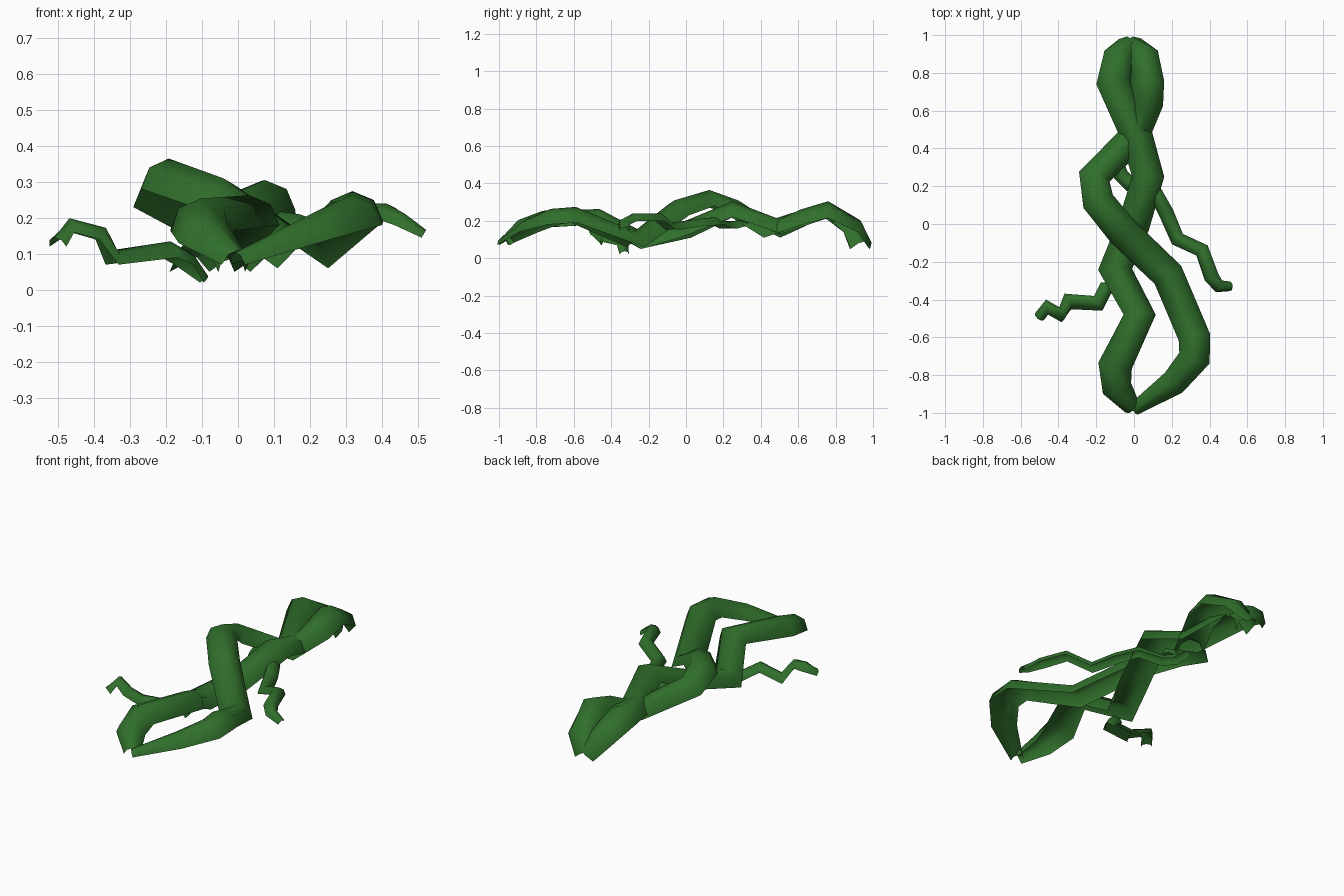
import bpy, bmesh, math
from mathutils import Vector

green = bpy.data.materials.new("vine_green")
green.diffuse_color = (0.03, 0.16, 0.025, 1)
UP = Vector((0, 0, 1))


def vine(name, path, sides=4):
    """Sweep an open half-round section along points (x, y, z, radius)."""
    pts = [Vector(p[:3]) for p in path]
    bm = bmesh.new()
    rings = []
    for i, (p, row) in enumerate(zip(pts, path)):
        d_in = (p - pts[max(i - 1, 0)]).normalized()
        d_out = (pts[min(i + 1, len(pts) - 1)] - p).normalized()
        t = (d_in + d_out).normalized()
        side = t.cross(UP).normalized()
        top = side.cross(t)
        ring = []
        for k in range(sides + 1):
            a = math.pi * k / sides
            ring.append(bm.verts.new(p + row[3] * (side * math.cos(a) + top * math.sin(a))))
        rings.append(ring)
    for r, s in zip(rings, rings[1:]):
        for k in range(sides):
            f = bm.faces.new((r[k], s[k], s[k + 1], r[k + 1]))
            f.smooth = True
    bm.normal_update()
    if sum(f.normal.z for f in bm.faces) < 0:
        bmesh.ops.reverse_faces(bm, faces=bm.faces)
    me = bpy.data.meshes.new(name)
    bm.to_mesh(me)
    bm.free()
    me.materials.append(green)
    ob = bpy.data.objects.new(name, me)
    bpy.context.collection.objects.link(ob)
    return ob


# two thick twining stems
vine("main_stem", [
    (-0.03, 0.93, 0.05, 0.07), (-0.08, 0.88, 0.14, 0.085), (-0.11, 0.75, 0.215, 0.09),
    (0.01, 0.48, 0.13, 0.085), (0.075, 0.25, 0.22, 0.085), (0.0, 0.0, 0.11, 0.085),
    (-0.10, -0.24, 0.05, 0.09), (0.03, -0.48, 0.18, 0.085), (-0.10, -0.75, 0.165, 0.09),
    (-0.09, -0.87, 0.13, 0.08), (-0.01, -0.97, 0.07, 0.045)])
vine("twining_stem", [
    (-0.01, 0.93, 0.05, 0.07), (0.05, 0.88, 0.14, 0.085), (0.07, 0.75, 0.215, 0.09),
    (0.07, 0.64, 0.18, 0.085), (0.0, 0.46, 0.11, 0.08), (-0.21, 0.25, 0.23, 0.085),
    (-0.19, 0.12, 0.28, 0.085), (-0.06, -0.04, 0.23, 0.085), (0.18, -0.27, 0.06, 0.085),
    (0.32, -0.60, 0.19, 0.085), (0.32, -0.71, 0.18, 0.085), (0.21, -0.84, 0.14, 0.07),
    (0.0, -0.98, 0.07, 0.035)])

# thin curling tendrils
vine("right_tendril", [
    (-0.09, 0.34, 0.18, 0.03), (-0.07, 0.26, 0.16, 0.04), (-0.02, 0.21, 0.16, 0.04),
    (0.11, 0.17, 0.18, 0.04), (0.17, 0.06, 0.17, 0.04), (0.23, -0.08, 0.15, 0.04),
    (0.36, -0.14, 0.20, 0.04), (0.41, -0.28, 0.20, 0.04), (0.45, -0.33, 0.18, 0.035),
    (0.51, -0.33, 0.145, 0.025)])
vine("left_tendril", [
    (-0.10, -0.33, 0.02, 0.025), (-0.15, -0.34, 0.07, 0.04), (-0.19, -0.42, 0.09, 0.045),
    (-0.35, -0.41, 0.07, 0.045), (-0.39, -0.48, 0.14, 0.04), (-0.46, -0.44, 0.16, 0.04),
    (-0.50, -0.49, 0.12, 0.03)])
